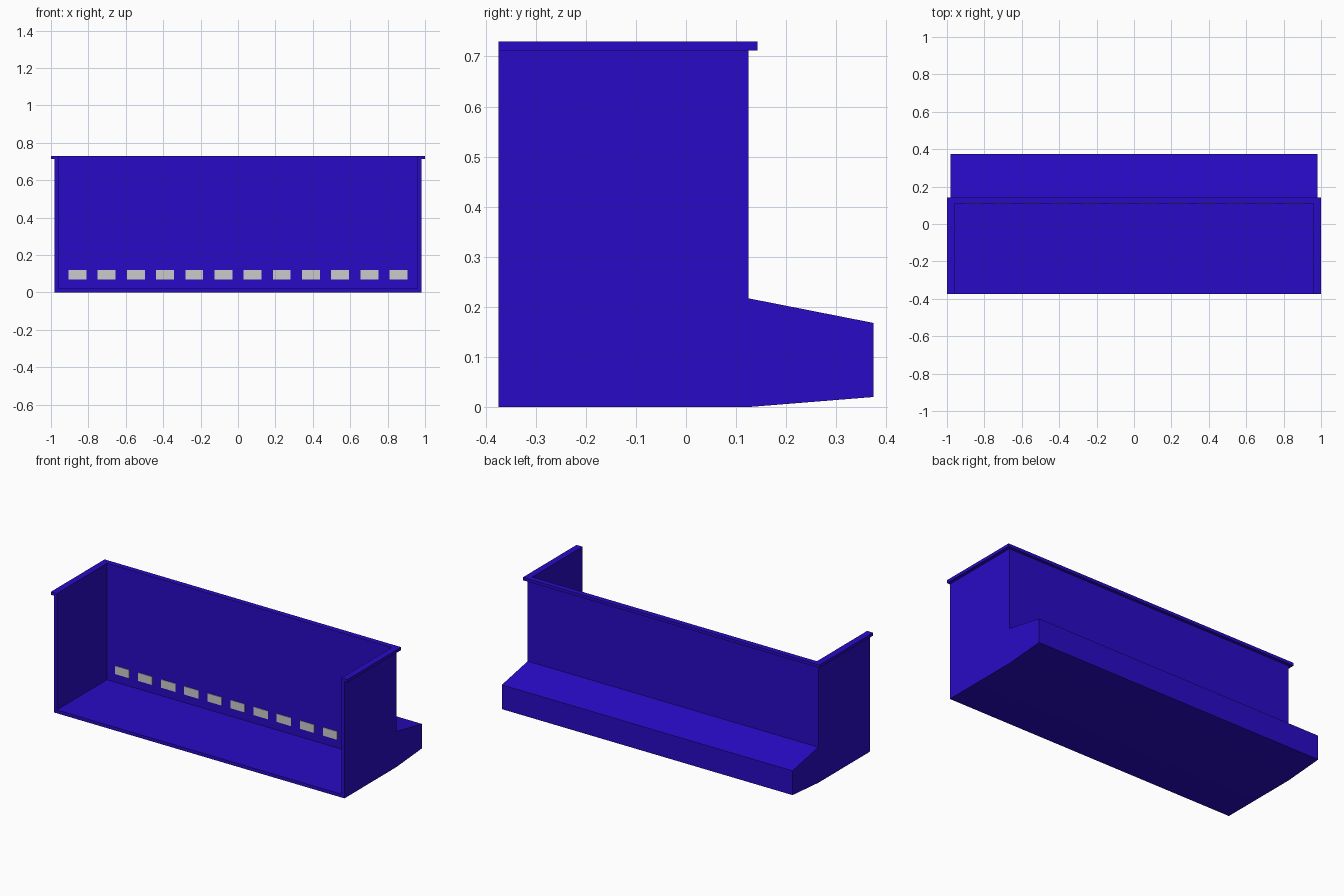
import bpy, bmesh, math
from mathutils import Vector

if "Cube" in bpy.data.objects:
    bpy.data.objects.remove(bpy.data.objects["Cube"])

blue = bpy.data.materials.new("blue_paint")
blue.diffuse_color = (0.022, 0.003, 0.56, 1)
blue.use_nodes = True
blue.node_tree.nodes["Principled BSDF"].inputs["Base Color"].default_value = blue.diffuse_color


def prism(name, points, to3d, depth, mat=None):
    """Closed outline placed in space by to3d, extruded along depth."""
    bm = bmesh.new()
    face = bm.faces.new([bm.verts.new(to3d(a, b)) for a, b in points])
    ext = bmesh.ops.extrude_face_region(bm, geom=[face])
    verts = [v for v in ext["geom"] if isinstance(v, bmesh.types.BMVert)]
    bmesh.ops.translate(bm, verts=verts, vec=Vector(depth))
    bmesh.ops.recalc_face_normals(bm, faces=bm.faces[:])
    mesh = bpy.data.meshes.new(name)
    bm.to_mesh(mesh)
    bm.free()
    obj = bpy.data.objects.new(name, mesh)
    bpy.context.collection.objects.link(obj)
    if mat:
        mesh.materials.append(mat)
    return obj


def box(name, x0, x1, y0, y1, z0, z1, mat=None):
    return prism(name, [(x0, y0), (x1, y0), (x1, y1), (x0, y1)],
                 lambda a, b: (a, b, z0), (0, 0, z1 - z0), mat)


FRONT, BACK, RIM_Z, TOP = -0.374, 0.125, 0.712, 0.73

# Trough body with the sloping rear duct, in side profile
side = [(FRONT, 0), (BACK, 0), (0.374, 0.02), (0.374, 0.168),
        (BACK, 0.217), (BACK, RIM_Z), (FRONT, RIM_Z)]
body = prism("trough_body", side, lambda y, z: (-0.98, y, z), (1.96, 0, 0), blue)

# Hollow out the inside, open at the front and top
cutter = box("cavity_cutter", -0.96, 0.96, -0.6, 0.11, 0.02, 1.0, blue)
cutter.hide_render = True
mod = body.modifiers.new("cavity", 'BOOLEAN')
mod.operation = 'DIFFERENCE'
mod.solver = 'EXACT'
mod.object = cutter
bpy.context.view_layer.objects.active = body
body.select_set(True)
bpy.ops.object.modifier_apply(modifier="cavity")
bpy.data.objects.remove(cutter)
bpy.ops.object.shade_smooth_by_angle(angle=math.radians(30))

# U-shaped lip around the top edge
lip = [(-1, FRONT), (-0.96, FRONT), (-0.96, 0.11), (0.96, 0.11),
       (0.96, FRONT), (1, FRONT), (1, 0.143), (-1, 0.143)]
prism("top_lip", lip, lambda x, y: (x, y, RIM_Z), (0, 0, TOP - RIM_Z), blue)

# Row of grey outlets low on the inner back wall
for i in range(12):
    x = (i - 5.5) * 0.156
    box(f"outlet_{i + 1}", x - 0.048, x + 0.048, 0.107, 0.12, 0.07, 0.12)
